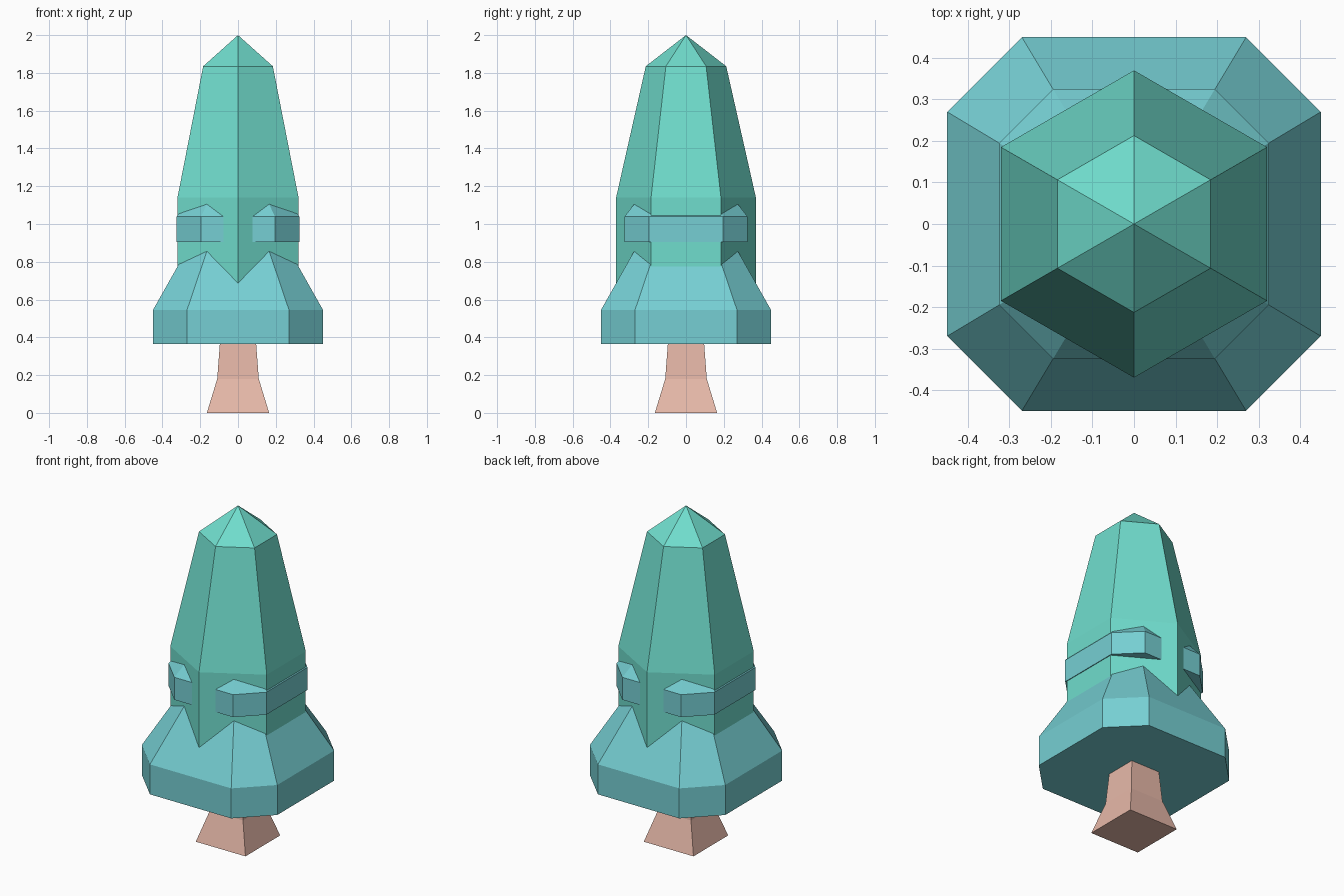
import bpy
import bmesh
from math import sin, cos, tau

cube = bpy.data.objects.get("Cube")
if cube:
    bpy.data.objects.remove(cube, do_unlink=True)


def material(name, rgb):
    """Flat material from 8-bit display values, stored as linear."""
    color = [((c / 255 + 0.055) / 1.055) ** 2.4 for c in rgb] + [1]
    mat = bpy.data.materials.new(name)
    mat.use_nodes = True
    mat.diffuse_color = color
    mat.node_tree.nodes["Principled BSDF"].inputs["Base Color"].default_value = color
    return mat


def hexagon(r):
    return [(r * sin(tau * -i / 6), r * cos(tau * i / 6)) for i in range(6)]


def square(h):
    return [(h, -h), (h, h), (-h, h), (-h, -h)]


def cut_square(h, ratio=0.6):
    """Square of half width h with its corners cut off."""
    c = h * ratio
    return [(h, -c), (h, c), (c, h), (-c, h), (-h, c), (-h, -c), (-c, -h), (c, -h)]


def loft(name, shape, profile, mat, tip=None):
    """Stack the shape at each (size, z), closing with a cap or a pointed tip."""
    bm = bmesh.new()
    rings = [[bm.verts.new((x, y, z)) for x, y in shape(size)] for size, z in profile]
    n = len(rings[0])
    bm.faces.new(rings[0][::-1])
    for low, high in zip(rings, rings[1:]):
        for i in range(n):
            j = (i + 1) % n
            bm.faces.new((low[i], low[j], high[j], high[i]))
    top = rings[-1]
    if tip is None:
        bm.faces.new(top)
    else:
        point = bm.verts.new((0, 0, tip))
        for i in range(n):
            bm.faces.new((top[i], top[(i + 1) % n], point))
    bmesh.ops.recalc_face_normals(bm, faces=bm.faces)
    mesh = bpy.data.meshes.new(name)
    bm.to_mesh(mesh)
    bm.free()
    mesh.materials.append(mat)
    obj = bpy.data.objects.new(name, mesh)
    bpy.context.collection.objects.link(obj)
    return obj


green = material("mint green", (112, 221, 205))
teal = material("teal blue", (118, 207, 211))
bark = material("pale pink bark", (233, 186, 170))

# Flared square trunk
loft("trunk", square, [(0.165, 0), (0.11, 0.18), (0.095, 0.38)], bark)

# Wide lower skirt of foliage, tapering into the crown
loft("lower_foliage", cut_square, [(0.45, 0.365), (0.45, 0.545), (0.247, 0.905)], teal)

# Narrow band of foliage around the crown
loft("foliage_band", cut_square, [(0.325, 0.905), (0.325, 1.04)], teal, tip=1.46)

# Tall six-sided crown with a pointed top
loft("crown", hexagon, [(0.37, 0.545), (0.37, 1.14), (0.213, 1.835)], green, tip=2.0)
